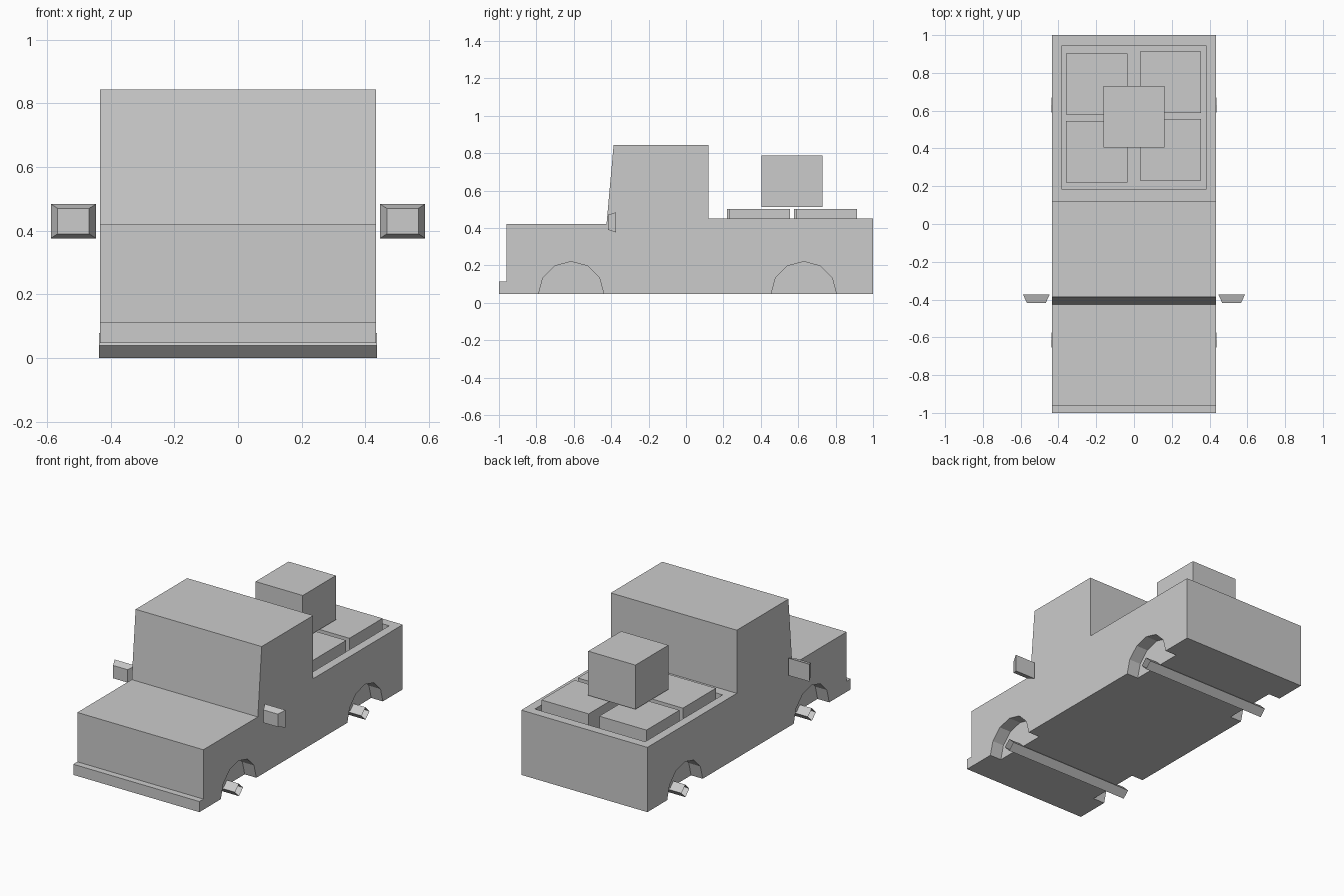
import bpy, bmesh, math
from mathutils import Vector

if "Cube" in bpy.data.objects:
    bpy.data.objects.remove(bpy.data.objects["Cube"])

HALF_W = 0.434
AXLES = (-0.614, 0.63)


def finish(name, bm):
    bmesh.ops.recalc_face_normals(bm, faces=bm.faces)
    me = bpy.data.meshes.new(name)
    bm.to_mesh(me)
    bm.free()
    ob = bpy.data.objects.new(name, me)
    bpy.context.collection.objects.link(ob)
    return ob


def extrude_profile(name, pts, x0, x1):
    """Closed (y, z) profile pushed along x."""
    bm = bmesh.new()
    face = bm.faces.new([bm.verts.new((x0, y, z)) for y, z in pts])
    ext = bmesh.ops.extrude_face_region(bm, geom=[face])
    verts = [g for g in ext['geom'] if isinstance(g, bmesh.types.BMVert)]
    bmesh.ops.translate(bm, verts=verts, vec=(x1 - x0, 0, 0))
    return finish(name, bm)


def box(name, x0, x1, y0, y1, z0, z1):
    return extrude_profile(name, [(y0, z0), (y1, z0), (y1, z1), (y0, z1)], x0, x1)


def circle(cy, cz, r, n):
    return [(cy + r * math.cos(2 * math.pi * i / n),
             cz + r * math.sin(2 * math.pi * i / n)) for i in range(n)]


def cut(target, cutter):
    cutter.hide_render = True
    mod = target.modifiers.new("cut", 'BOOLEAN')
    mod.operation = 'DIFFERENCE'
    mod.solver = 'EXACT'
    mod.object = cutter
    bpy.context.view_layer.objects.active = target
    bpy.ops.object.modifier_apply(modifier=mod.name)
    bpy.data.objects.remove(cutter)


# Truck body: bumper, bonnet, cab and bed in one side profile
body = extrude_profile("truck_body", [
    (-1, 0.047), (1, 0.047), (1, 0.45), (0.12, 0.45), (0.12, 0.843),
    (-0.387, 0.843), (-0.425, 0.42), (-0.96, 0.42), (-0.96, 0.113), (-1, 0.113)],
    -HALF_W, HALF_W)

# Open cargo bed
cut(body, box("bed_cutter", -0.38, 0.38, 0.182, 0.944, 0.224, 0.6))

# Wheel wells, one shallow twelve-sided pocket per corner
for y in AXLES:
    for s in (-1, 1):
        cut(body, extrude_profile("well_cutter", circle(y, 0.045, 0.175, 12),
                                  s * (HALF_W - 0.08), s * (HALF_W + 0.1)))

# Axles: open-ended square tubes turned on edge
for name, y in zip(("front_axle", "rear_axle"), AXLES):
    bm = bmesh.new()
    rings = [[bm.verts.new((x, py, pz)) for py, pz in circle(y, 0.039, 0.039, 4)]
             for x in (-0.437, 0.437)]
    for i in range(4):
        j = (i + 1) % 4
        bm.faces.new((rings[0][i], rings[0][j], rings[1][j], rings[1][i]))
    finish(name, bm)

# Wing mirrors: tapered boxes, narrow end forward
for side, s in (("left", -1), ("right", 1)):
    ob = box(side + "_mirror", -0.071, 0.071, -0.418, -0.373, -0.054, 0.054)
    for v in ob.data.vertices:
        if v.co.y < -0.4:
            v.co.x *= 0.7
            v.co.z *= 0.74
    ob.location = Vector((s * 0.517, 0, 0.43))

# Cargo crates: four in the bed, one stacked on top
crates = [(-0.198, 0.741, 0.226), (0.193, 0.751, 0.226),
          (-0.198, 0.383, 0.226), (0.193, 0.393, 0.226), (0, 0.567, 0.511)]
h = 0.1625
for i, (x, y, z) in enumerate(crates):
    box(f"crate_{i + 1}", x - h, x + h, y - h, y + h, z, z + 0.275)
